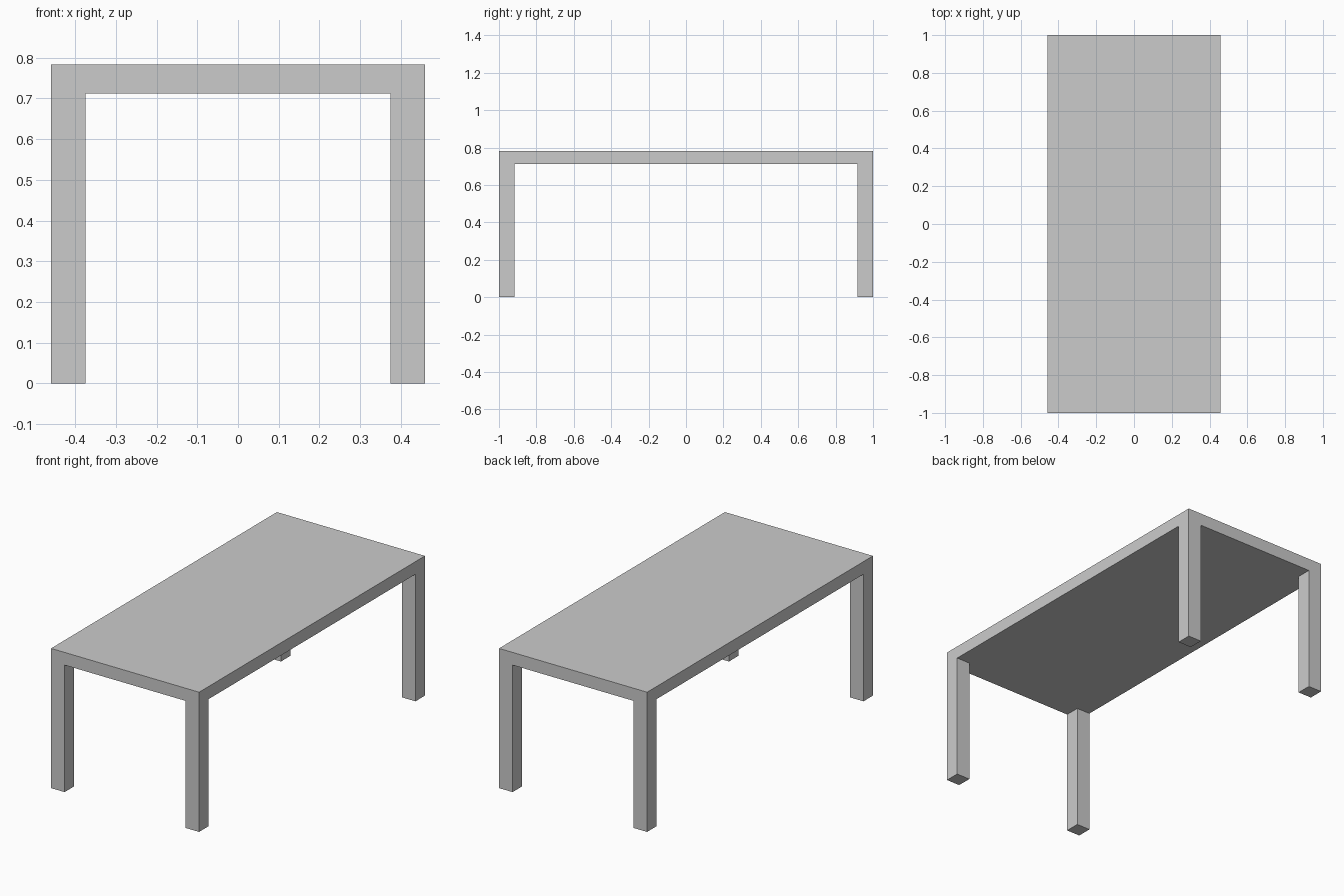
import bpy

if "Cube" in bpy.data.objects:
    bpy.data.objects.remove(bpy.data.objects["Cube"])

WIDTH, LENGTH, HEIGHT = 0.918, 2.0, 0.783
TOP_THICKNESS = 0.071
LEG = 0.084


def box(name, center, size):
    bpy.ops.mesh.primitive_cube_add(size=1, location=center)
    obj = bpy.context.object
    obj.name = name
    obj.scale = size
    bpy.ops.object.transform_apply(location=False, rotation=False, scale=True)
    return obj


# Table top slab
box("table_top", (0, 0, HEIGHT - TOP_THICKNESS / 2), (WIDTH, LENGTH, TOP_THICKNESS))

# Square legs, flush with the corners of the top
leg_height = HEIGHT - TOP_THICKNESS
for x_name, sx in (("left", -1), ("right", 1)):
    for y_name, sy in (("front", -1), ("back", 1)):
        box(f"{y_name}_{x_name}_leg",
            (sx * (WIDTH - LEG) / 2, sy * (LENGTH - LEG) / 2, leg_height / 2),
            (LEG, LEG, leg_height))
